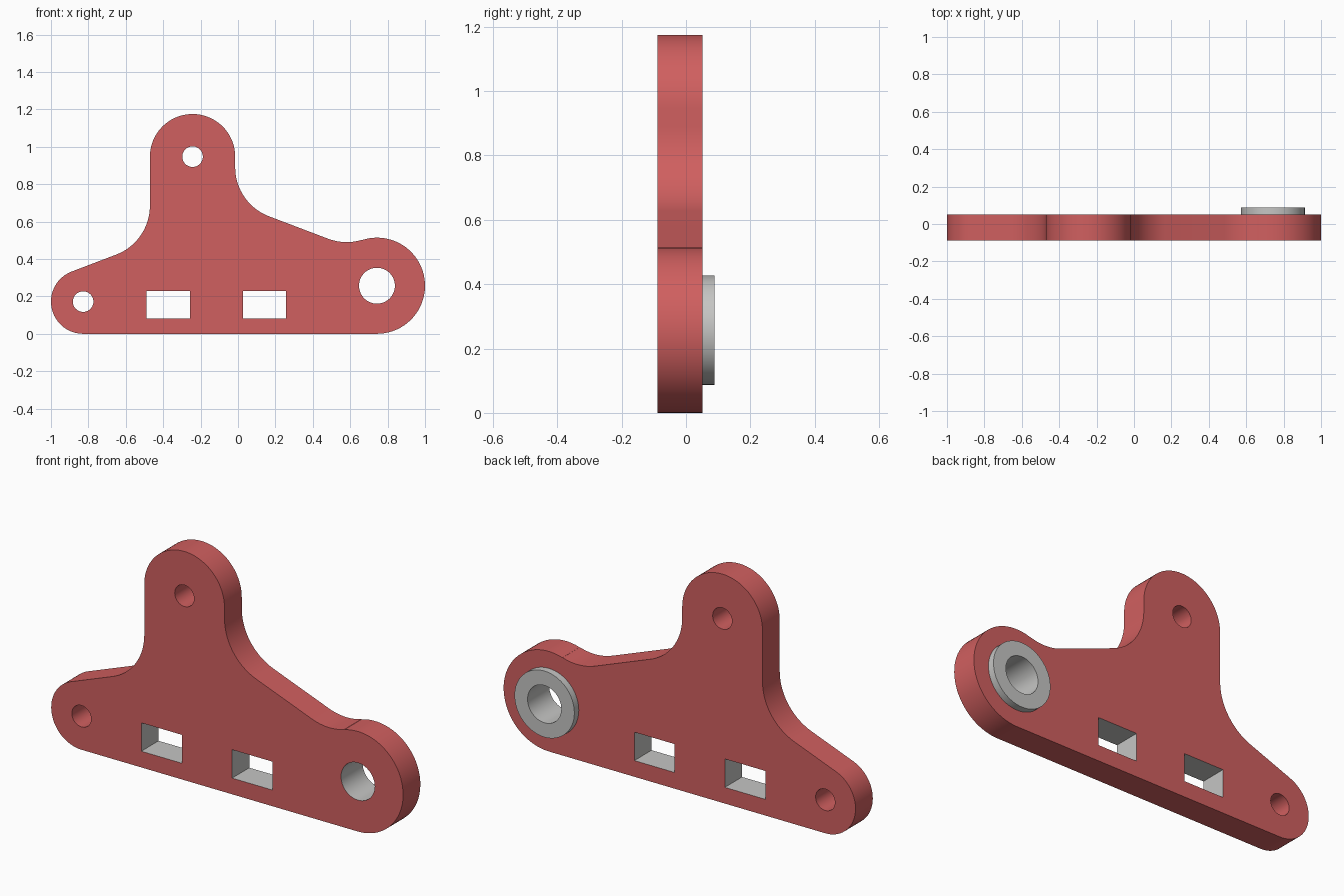
import bpy, bmesh, math

if "Cube" in bpy.data.objects:
    bpy.data.objects.remove(bpy.data.objects["Cube"])


def material(name, rgb):
    m = bpy.data.materials.new(name)
    m.diffuse_color = (*rgb, 1)
    m.use_nodes = True
    m.node_tree.nodes["Principled BSDF"].inputs["Base Color"].default_value = m.diffuse_color
    return m


RED = material("red plate", (0.63, 0.115, 0.115))
GREY = material("grey metal", (0.56, 0.56, 0.55))


def arc(cx, cz, r, a0, a1, n):
    """Points on an arc, in degrees from a0 to a1, both ends included."""
    angles = [math.radians(a0 + (a1 - a0) * i / n) for i in range(n + 1)]
    return [(cx + r * math.cos(a), cz + r * math.sin(a)) for a in angles]


def circle(cx, cz, r, n=48):
    return arc(cx, cz, r, 0, 360, n)[:-1]


def rect(x0, x1, z0, z1):
    return [(x0, z0), (x1, z0), (x1, z1), (x0, z1)]


def extruded(name, loops, y0, y1, mats):
    """Solid from an outline and hole loops; each loop is (points, wall material index)."""
    bm = bmesh.new()
    caps = ([], [])
    for pts, mat in loops:
        n = len(pts)
        rings = [[bm.verts.new((x, y, z)) for x, z in pts] for y in (y0, y1)]
        for cap, ring in zip(caps, rings):
            cap += [bm.edges.new((ring[i], ring[(i + 1) % n])) for i in range(n)]
        a, b = rings
        for i in range(n):
            j = (i + 1) % n
            bm.faces.new((a[i], a[j], b[j], b[i])).material_index = mat
    for cap in caps:
        bmesh.ops.triangle_fill(bm, edges=cap, use_beauty=True)
    bmesh.ops.recalc_face_normals(bm, faces=bm.faces[:])
    me = bpy.data.meshes.new(name)
    bm.to_mesh(me)
    bm.free()
    for m in mats:
        me.materials.append(m)
    ob = bpy.data.objects.new(name, me)
    bpy.context.collection.objects.link(ob)
    bpy.ops.object.select_all(action='DESELECT')
    ob.select_set(True)
    bpy.context.view_layer.objects.active = ob
    bpy.ops.object.shade_smooth_by_angle(angle=math.radians(30))
    return ob


SLOPE = 20.7   # tilt of both shoulders
FIL = 0.28     # radius of the concave fillets
LEFT, TOP, RIGHT = (-0.828, 0.172), (-0.243, 0.947), (0.743, 0.257)

# Outline, counter-clockwise from the bottom of the right lobe
outline = (
    arc(*RIGHT, 0.257, -90, 107.4, 40)
    + arc(0.581, 0.77, FIL, 287.4, 270 - SLOPE, 12)       # dip beside right lobe
    + arc(0.265, 0.89, FIL, 270 - SLOPE, 180, 18)         # right shoulder
    + arc(*TOP, 0.228, 0, 180, 36)
    + arc(-0.751, 0.685, FIL, 0, SLOPE - 90, 18)          # left shoulder
    + arc(*LEFT, 0.172, 90 + SLOPE, 270, 32)
)

# Bracket plate: red with plain pin holes, grey-lined bore and slots
extruded("bracket_plate", [
    (outline, 0),
    (circle(*TOP, 0.055), 0),
    (circle(*LEFT, 0.055), 0),
    (circle(*RIGHT, 0.096), 1),
    (rect(-0.488, -0.257, 0.083, 0.229), 1),
    (rect(0.028, 0.257, 0.083, 0.229), 1),
], -0.088, 0.052, [RED, GREY])

# Raised collar around the bore on the back
extruded("bushing_collar", [
    (circle(*RIGHT, 0.17, 64), 0),
    (circle(*RIGHT, 0.096), 0),
], 0.052, 0.088, [GREY])
